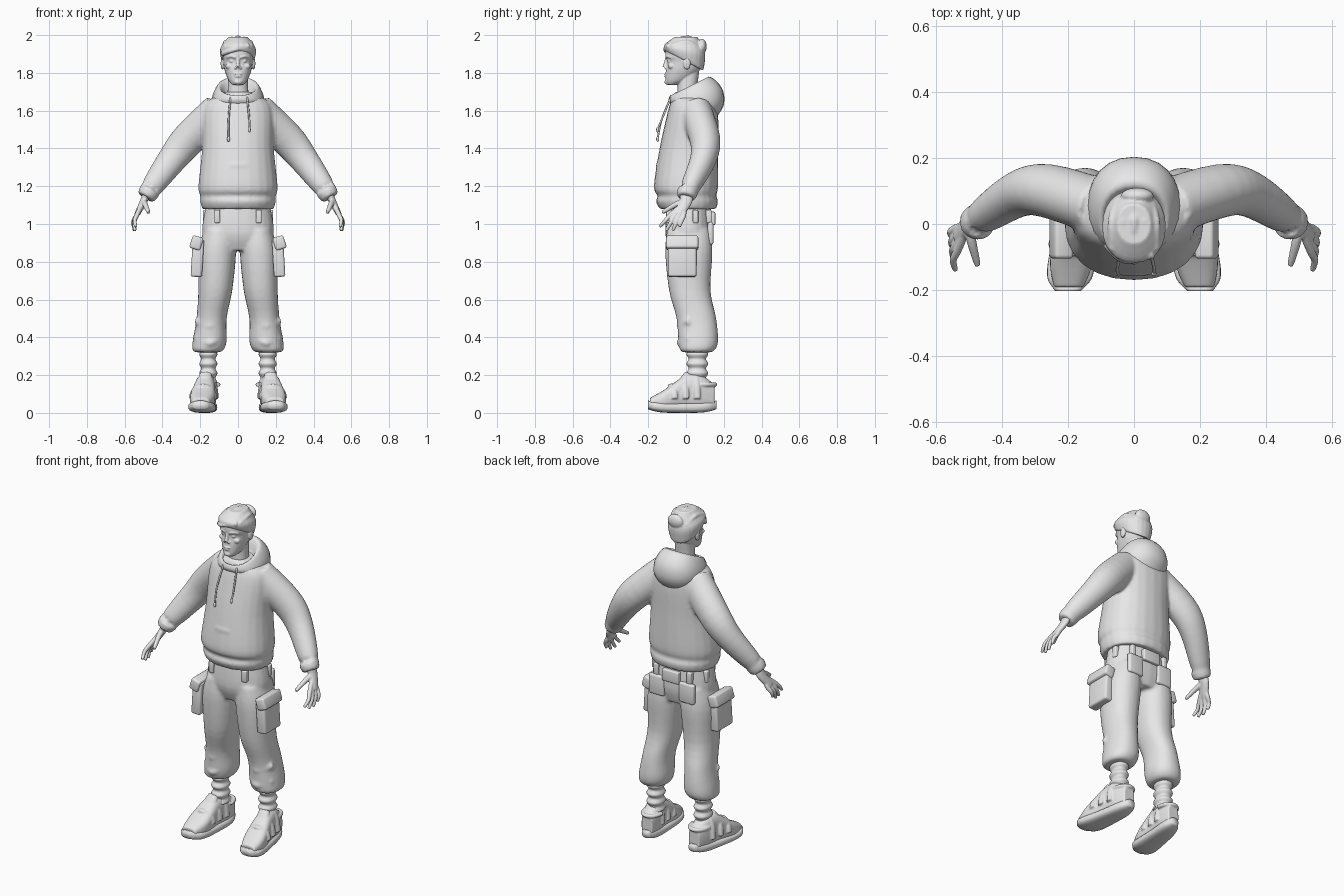
import bpy, bmesh, math
from mathutils import Vector, Matrix

cube = bpy.data.objects.get("Cube")
if cube:
    bpy.data.objects.remove(cube, do_unlink=True)

clay = bpy.data.materials.new("light_grey")
clay.use_nodes = True
clay.diffuse_color = (0.8, 0.8, 0.8, 1)
clay.node_tree.nodes["Principled BSDF"].inputs["Base Color"].default_value = clay.diffuse_color
SEGMENTS = 24
ACROSS, DEPTH, UP = Vector((1, 0, 0)), Vector((0, 1, 0)), Vector((0, 0, 1))


def circle(roundness=2):
    """Unit superellipse as sine and cosine pairs."""
    def shape(v):
        return math.copysign(abs(v) ** (2 / roundness), v)
    angles = [math.tau * i / SEGMENTS for i in range(SEGMENTS)]
    return [(shape(math.sin(a)), shape(math.cos(a))) for a in angles]


def level(z, half, front, back, cx=0, rise=0):
    """Horizontal section; rise lifts its back edge."""
    middle, radius = (front + back) / 2, (back - front) / 2
    return [Vector((cx + half * s, middle - radius * c, z + rise * (1 - c) / 2)) for s, c in circle(2.2)]


def shoe_section(y, half, high, low=.02):
    """Upright section; the feet turn outward a little."""
    cx, middle, radius = .175 - .12 * y, (high + low) / 2, (high - low) / 2
    return [Vector((cx + half * s, y, middle + radius * c)) for s, c in circle(2.8)]


def spline(keys, steps):
    """Smooth rows of points passing through the key rows."""
    rows, last = [], len(keys) - 1
    for k in range(last):
        quad = [keys[max(k - 1, 0)], keys[k], keys[k + 1], keys[min(k + 2, last)]]
        for i in range(steps):
            t = i / steps
            rows.append([b + t / 2 * (c - a + t * (2 * a - 5 * b + 4 * c - d + t * (3 * (b - c) + d - a)))
                         for a, b, c, d in zip(*quad)])
    return rows + [keys[-1]]


def loft(bm, keys, mirror=False, steps=4):
    for side in ((1, -1) if mirror else (1,)):
        rows = [[bm.verts.new((p.x * side, p.y, p.z)) for p in row] for row in spline(keys, steps)]
        for a, b in zip(rows, rows[1:]):
            for i in range(SEGMENTS):
                bm.faces.new((a[i - 1], a[i], b[i], b[i - 1]))
        bm.faces.new(rows[0])
        bm.faces.new(rows[-1])


def tube(bm, path, start, end, flat=1, along=DEPTH, mirror=True):
    """Tapered tube; flat stretches its section in the along direction."""
    points = [row[0] for row in spline([[Vector(p)] for p in path], 4)]
    last, rings = len(points) - 1, []
    for i, p in enumerate(points):
        tangent = (points[min(i + 1, last)] - points[max(i - 1, 0)]).normalized()
        u = tangent.cross(along).normalized()
        v = u.cross(tangent)
        radius = start + (end - start) * (i / last) ** 2
        rings.append([p + radius * (u * s + v * c * flat) for s, c in circle()])
    loft(bm, rings, mirror, steps=1)


def place(bm, maker, at, scale, tilt=0, mirror=True, **options):
    """Add a scaled primitive, and its twin on the other side."""
    for side in ((1, -1) if mirror else (1,)):
        matrix = (Matrix.Translation((at[0] * side, at[1], at[2]))
                  @ Matrix.Rotation(tilt * side, 4, 'Y') @ Matrix.Diagonal((*scale, 1)))
        maker(bm, matrix=matrix, **options)


def blob(bm, at, size, mirror=False):
    place(bm, bmesh.ops.create_uvsphere, at, size, mirror=mirror, u_segments=16, v_segments=10, radius=1)


def box(bm, at, size, tilt=0, mirror=True):
    place(bm, bmesh.ops.create_cube, at, size, tilt, mirror, size=1)


def finish(bm, name, voxel=0, relax=2, bevel=0):
    """Make the object; voxel fuses its overlapping parts into one skin."""
    bmesh.ops.recalc_face_normals(bm, faces=bm.faces)
    mesh = bpy.data.meshes.new(name)
    bm.to_mesh(mesh)
    bm.free()
    mesh.materials.append(clay)
    mesh.polygons.foreach_set("use_smooth", [True] * len(mesh.polygons))
    ob = bpy.data.objects.new(name, mesh)
    bpy.context.collection.objects.link(ob)
    if bevel:
        rounding = ob.modifiers.new("rounding", 'BEVEL')
        rounding.width, rounding.segments = bevel, 3
    if voxel:
        fuse = ob.modifiers.new("fuse", 'REMESH')
        fuse.mode, fuse.voxel_size, fuse.use_smooth_shade = 'VOXEL', voxel, True
        soften = ob.modifiers.new("soften", 'SMOOTH')
        soften.factor, soften.iterations = .5, relax


# Hoodie body with a gathered hem, then sleeves and cuffs
bm = bmesh.new()
loft(bm, [level(z=1.08, half=.19, front=-.14, back=.16), level(z=1.12, half=.2, front=-.16, back=.17),
          level(z=1.15, half=.2, front=-.15, back=.16), level(z=1.2, half=.21, front=-.17, back=.17),
          level(z=1.4, half=.19, front=-.14, back=.17), level(z=1.58, half=.19, front=-.1, back=.17),
          level(z=1.65, half=.16, front=-.08, back=.15), level(z=1.7, half=.07, front=-.06, back=.11)])
tube(bm, [(.1, .05, 1.6), (.26, .1, 1.45), (.35, .09, 1.34), (.46, .02, 1.19)], start=.095, end=.055, flat=.9)
tube(bm, [(.465, .01, 1.18), (.49, 0, 1.14)], start=.056, end=.046)
blob(bm, at=(0, -.14, 1.31), size=(.07, .02, .02))
finish(bm, "hoodie", voxel=.009, relax=5)

# Hood lying on the back, from its outer base over the rim to the inside
bm = bmesh.new()
loft(bm, [level(z=1.62, half=.12, front=-.07, back=.15, rise=-.07),
          level(z=1.65, half=.14, front=-.09, back=.2, rise=-.02),
          level(z=1.67, half=.13, front=-.09, back=.19, rise=.05),
          level(z=1.68, half=.1, front=-.08, back=.12, rise=.1),
          level(z=1.65, half=.07, front=-.06, back=.08, rise=.05)])
finish(bm, "hood")

# Drawstrings with end tips
bm = bmesh.new()
for x, end in ((-.05, 1.45), (.06, 1.5)):
    tube(bm, [(x * .8, -.08, 1.67), (x, -.13, 1.55), (x, -.15, end)], start=.005, end=.005, mirror=False)
    blob(bm, at=(x, -.15, end), size=(.008, .008, .015))
finish(bm, "drawstrings")

# Trousers with slouching lower legs
bm = bmesh.new()
loft(bm, [level(z=1.1, half=.17, front=-.1, back=.13), level(z=.95, half=.19, front=-.11, back=.14),
          level(z=.86, half=.14, front=-.08, back=.12)])
loft(bm, [level(z=.97, cx=.1, half=.08, front=-.1, back=.13), level(z=.85, cx=.11, half=.1, front=-.11, back=.14),
          level(z=.65, cx=.12, half=.09, front=-.09, back=.13), level(z=.5, cx=.14, half=.08, front=-.05, back=.16),
          level(z=.38, cx=.15, half=.09, front=-.04, back=.17), level(z=.33, cx=.16, half=.08, front=-.03, back=.15),
          level(z=.32, cx=.16, half=.05, front=0, back=.12)], mirror=True)
for z in (.37, .46):
    tube(bm, [(.1, 0, z + .03), (.15, -.03, z), (.22, .02, z + .03)], start=.02, end=.02, along=UP)
finish(bm, "trousers", voxel=.009, relax=4)

# Cargo pockets with flaps, and rear pockets
bm = bmesh.new()
box(bm, at=(.215, -.02, .82), size=(.06, .15, .2), tilt=-.06)
box(bm, at=(.22, -.02, .9), size=(.06, .17, .07), tilt=-.3)
box(bm, at=(.1, .13, .95), size=(.1, .03, .12))
finish(bm, "cargo_pockets", bevel=.012)

# Waist patch and belt loops
bm = bmesh.new()
box(bm, at=(0, .14, 1.03), size=(.11, .03, .07), mirror=False)
for x, y in ((.17, .05), (.11, -.09), (.11, .12)):
    box(bm, at=(x, y, 1.04), size=(.03, .03, .07))
finish(bm, "belt_loops", bevel=.006)

# Ribbed socks
bm = bmesh.new()
ankle = .157
ribs = [.043 + .005 * math.cos(i * math.tau / 5) for i in range(20)]
loft(bm, [level(z=.16 + i / 100, cx=ankle, half=r, front=.06 - r * 1.2, back=.06 + r * 1.2)
          for i, r in enumerate(ribs)], mirror=True, steps=2)
finish(bm, "socks")

# Shoe uppers with tongue, straps and heel loop
bm = bmesh.new()
loft(bm, [shoe_section(y=-.19, half=.045, high=.08), shoe_section(y=-.11, half=.066, high=.125),
          shoe_section(y=0, half=.055, high=.2), shoe_section(y=.08, half=.053, high=.2),
          shoe_section(y=.15, half=.036, high=.15)], mirror=True)
tube(bm, [(.18, -.04, .14), (.17, .01, .21)], start=.02, end=.015, flat=2, along=ACROSS)
arc = [math.pi * i / 6 for i in range(7)]
for y in (-.08, -.02, .04):
    cx, width, height = .175 - .12 * y, .061 - .06 * y, .11 + .5 * y
    tube(bm, [(cx + width * math.cos(a), y + .02 * abs(math.cos(a)), .075 + height * math.sin(a)) for a in arc],
         start=.01, end=.01, flat=1.7)
tube(bm, [(ankle + .054 * math.cos(a), .08 + .075 * math.sin(a), .15) for a in arc], start=.011, end=.011, along=UP)
finish(bm, "shoe_uppers", voxel=.005)

# Chunky soles, lifted at toe and heel
bm = bmesh.new()
outline = []
for i in range(13):
    s = i / 6 - 1
    y = .182 * s - .02
    outline.append(shoe_section(y, half=(.063 - .08 * y) * (1 - s ** 6 / 2), high=.055 + .01 * s * s, low=.02 * s ** 4))
loft(bm, outline, mirror=True)
finish(bm, "shoe_soles")

# Hands: palm, four fanned fingers and thumb
bm = bmesh.new()
tube(bm, [(.48, 0, 1.17), (.5, 0, 1.12), (.535, -.04, 1.05)], start=.021, end=.014, flat=1.7)
for i in range(4):
    knuckle = Vector((.534, .023 * i - .08, 1.05))
    tip = Vector((.54 + .005 * i, .035 * i - .14, .965 if i in (1, 2) else .985))
    joint = (knuckle + tip) / 2 + ACROSS * .01
    tube(bm, [(.505, -.01, 1.11), knuckle, joint, tip], start=.013, end=.008)
tube(bm, [(.5, -.01, 1.12), (.49, -.06, 1.1), (.473, -.125, 1.06)], start=.016, end=.009, along=ACROSS)
finish(bm, "hands", voxel=.004)

# Head and neck
bm = bmesh.new()
loft(bm, [level(z=1.737, half=.03, front=-.1, back=-.05), level(z=1.76, half=.05, front=-.108, back=.01),
          level(z=1.81, half=.07, front=-.107, back=.07), level(z=1.86, half=.079, front=-.1, back=.09),
          level(z=1.89, half=.082, front=-.11, back=.09), level(z=1.94, half=.08, front=-.1, back=.09),
          level(z=1.98, half=.03, front=-.04, back=.04)])
loft(bm, [level(z=1.62, half=.07, front=-.05, back=.08), level(z=1.7, half=.055, front=-.045, back=.06),
          level(z=1.81, half=.053, front=-.045, back=.07)])

# Nose, lips, chin, eyes, cheeks, brows and ears
tube(bm, [(0, -.1, 1.885), (0, -.113, 1.83)], start=.008, end=.013, along=ACROSS, mirror=False)
blob(bm, at=(.012, -.106, 1.826), size=(.008, .01, .007), mirror=True)
for z, width in ((1.793, .024), (1.782, .02)):
    blob(bm, at=(0, -.105, z), size=(width, .01, .005))
blob(bm, at=(0, -.1, 1.752), size=(.022, .014, .014))
for at, size in (((.032, -.088, 1.862), (.014, .012, .008)), ((.045, -.078, 1.835), (.022, .017, .016)),
                 ((.083, .005, 1.85), (.009, .02, .033))):
    blob(bm, at, size, mirror=True)
tube(bm, [(.012, -.104, 1.882), (.036, -.1, 1.888), (.06, -.08, 1.882)], start=.007, end=.005)
finish(bm, "head", voxel=.004)

# Hair cap, swept-back locks, fringe and rear tuft
bm = bmesh.new()
loft(bm, [level(z=1.912, half=.08, front=-.1, back=.09, rise=-.1),
          level(z=1.92, half=.09, front=-.112, back=.097, rise=-.08),
          level(z=1.95, half=.094, front=-.114, back=.1, rise=-.04),
          level(z=1.99, half=.05, front=-.06, back=.06)])
for i in range(-2, 3):
    x, drop = i * .032, .006 * i * i
    tube(bm, [(x, drop - .1, 1.94), (x, .01, 1.984 - drop), (x * .7, .095 - drop, 1.92)],
         start=.015, end=.015, along=ACROSS, mirror=False)
tube(bm, [(-.085, -.06, 1.9), (-.03, -.108, 1.92), (.06, -.09, 1.945)], start=.012, end=.014, along=UP, mirror=False)
blob(bm, at=(.01, .085, 1.94), size=(.05, .025, .04))
finish(bm, "hair", voxel=.005)
